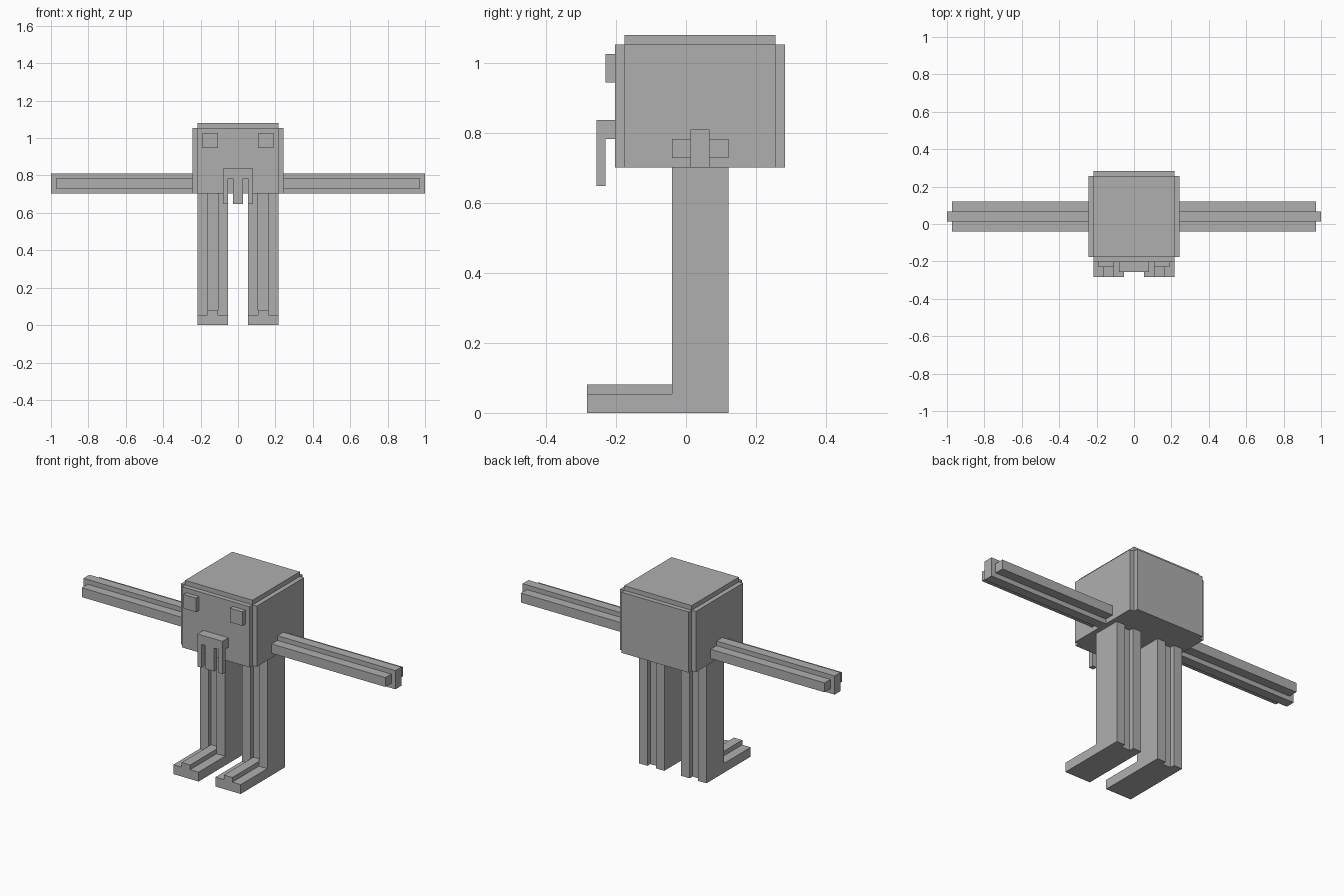
import bpy, bmesh
from mathutils import Vector

if "Cube" in bpy.data.objects:
    bpy.data.objects.remove(bpy.data.objects["Cube"])

U = 2 / 74  # one block unit

grey = bpy.data.materials.new("plain grey")
grey.diffuse_color = (0.43, 0.43, 0.43, 1)
grey.use_nodes = True
grey.node_tree.nodes["Principled BSDF"].inputs["Base Color"].default_value = grey.diffuse_color


def prism(name, axis, outline, lo, hi, mirror=False):
    """Extrude a flat outline along an axis, optionally mirrored in x."""
    def place(a, b, c):
        return Vector({"x": (c, a, b), "y": (a, c, b), "z": (a, b, c)}[axis]) * U
    bm = bmesh.new()
    face = bm.faces.new([bm.verts.new(place(a, b, lo)) for a, b in outline])
    new = bmesh.ops.extrude_face_region(bm, geom=[face])["geom"]
    shift = place(0, 0, hi - lo)
    bmesh.ops.translate(bm, vec=shift, verts=[v for v in new if isinstance(v, bmesh.types.BMVert)])
    bmesh.ops.recalc_face_normals(bm, faces=bm.faces)
    mesh = bpy.data.meshes.new(name)
    bm.to_mesh(mesh)
    bm.free()
    mesh.materials.append(grey)
    obj = bpy.data.objects.new(name, mesh)
    bpy.context.collection.objects.link(obj)
    if mirror:
        obj.modifiers.new("mirror", "MIRROR").use_axis[0] = True
    return obj


def rect(a0, a1, b0, b1):
    return [(a0, b0), (a1, b0), (a1, b1), (a0, b1)]


def plus(a, b):
    """Plus outline from four rising values on each axis."""
    return [(a[1], b[0]), (a[2], b[0]), (a[2], b[1]), (a[3], b[1]), (a[3], b[2]), (a[2], b[2]),
            (a[2], b[3]), (a[1], b[3]), (a[1], b[2]), (a[0], b[2]), (a[0], b[1]), (a[1], b[1])]


# Head with notched vertical corners and a raised top
prism("head", "z", plus((-9, -8, 8, 9), (-7.5, -6.5, 9.5, 10.5)), 26, 39)
prism("head_top", "z", rect(-8, 8, -6.5, 9.5), 39, 40)

# Eyes
prism("eyes", "y", rect(4, 7, 35, 38), -8.5, -7.5, True)

# Mouth: a bracket holding a plate with three hanging prongs
prism("mouth_bracket", "y", rect(-3, 3, 29, 31), -8.5, -7.5)
prism("mouth_prongs", "y", [(-3, 31), (-3, 24), (-2, 24), (-2, 29), (-1, 29), (-1, 24),
                            (1, 24), (1, 29), (2, 29), (2, 24), (3, 24), (3, 31)], -9.5, -8.5)

# Arms with a cross section like a plus, the upright bar reaching further
prism("arms", "x", plus((-1.5, 0.5, 2.5, 4.5), (26, 27, 29, 30)), 9, 36, True)
prism("arm_tips", "x", rect(0.5, 2.5, 26, 30), 36, 37, True)

# Legs grooved down front and back
prism("legs", "z", [(2, -1.5), (4, -1.5), (4, -0.5), (6, -0.5), (6, -1.5), (8, -1.5),
                    (8, 4.5), (6, 4.5), (6, 3.5), (4, 3.5), (4, 4.5), (2, 4.5)], 0, 26, True)

# Feet with a ridge that runs into the front groove
prism("feet", "y", [(2, 0), (8, 0), (8, 2), (6, 2), (6, 3), (4, 3), (4, 2), (2, 2)], -10.5, -1.5, True)
prism("foot_heels", "y", rect(4, 6, 0, 3), -1.5, -0.5, True)
